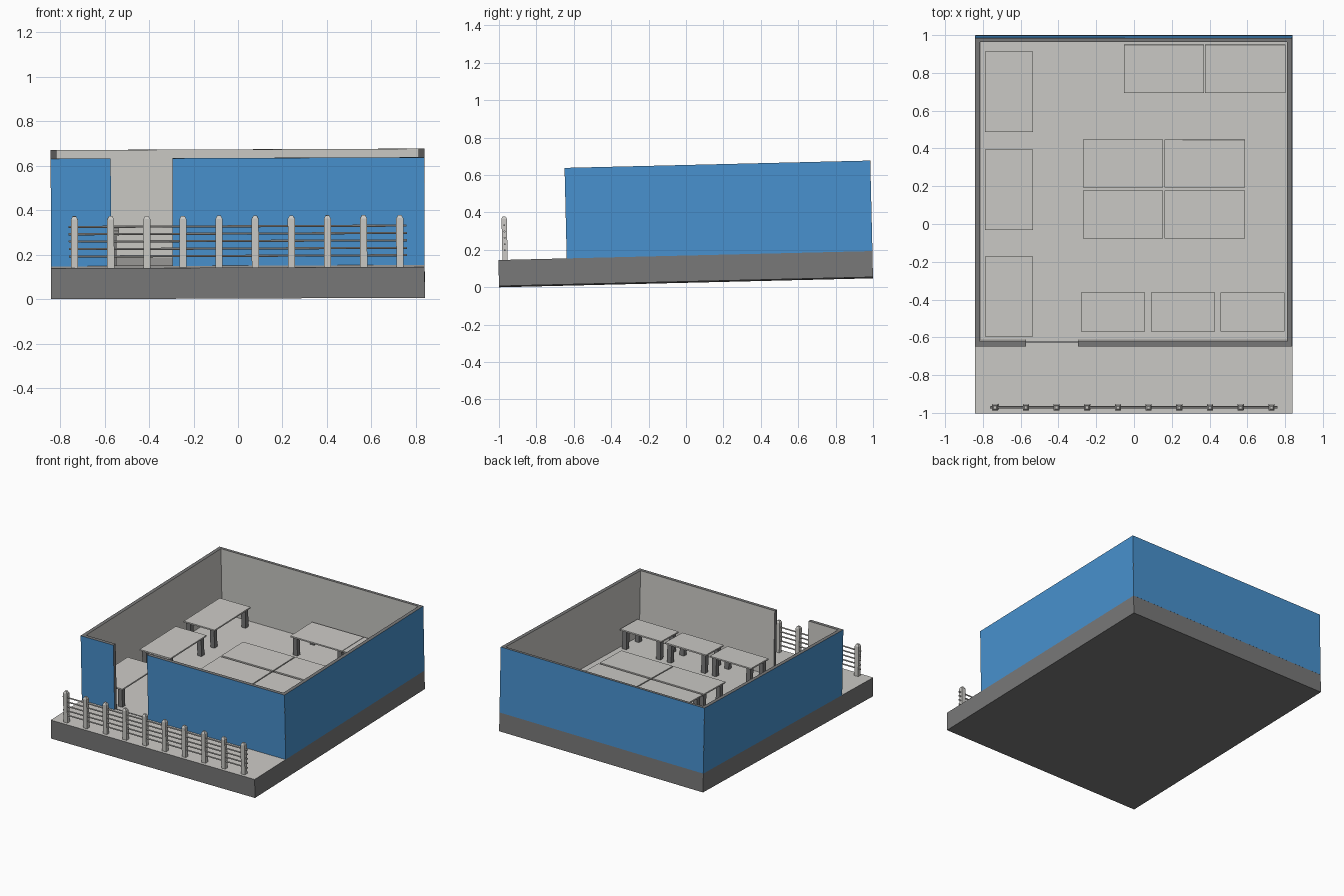
import bpy, bmesh, math
from mathutils import Matrix, Vector

if "Cube" in bpy.data.objects:
    bpy.data.objects.remove(bpy.data.objects["Cube"])

def material(name, rgb):
    m = bpy.data.materials.new(name)
    m.diffuse_color = (*rgb, 1)
    m.use_nodes = True
    m.node_tree.nodes["Principled BSDF"].inputs["Base Color"].default_value = m.diffuse_color
    return m

LIGHT = material("light_grey", (0.60, 0.59, 0.565))
DARK = material("dark_grey", (0.19, 0.19, 0.19))
BLUE = material("blue", (0.065, 0.285, 0.62))

# the whole building leans very slightly up towards the back and right
TILT = (Matrix.Translation((0.0, 0.0, 0.027)) @ Matrix.Rotation(0.024, 4, 'X')
        @ Matrix.Rotation(-0.004, 4, 'Y'))
FLOOR = 0.139
WALL_TOP = 0.623

def finish(name, bm, mats, rule=None):
    """Turn a bmesh into a tilted object, choosing a material slot per face by rule."""
    bm.normal_update()
    if rule:
        for f in bm.faces:
            f.material_index = rule(f)
    bm.transform(TILT)
    me = bpy.data.meshes.new(name)
    bm.to_mesh(me)
    bm.free()
    for m in mats:
        me.materials.append(m)
    ob = bpy.data.objects.new(name, me)
    bpy.context.collection.objects.link(ob)
    return ob

def add_box(bm, x0, x1, y0, y1, z0, z1):
    mat = (Matrix.Translation(((x0 + x1) / 2, (y0 + y1) / 2, (z0 + z1) / 2))
           @ Matrix.Diagonal((x1 - x0, y1 - y0, z1 - z0, 1)))
    return bmesh.ops.create_cube(bm, size=1, matrix=mat)["verts"]

# base slab: light floor, dark sides
bm = bmesh.new()
add_box(bm, -0.84, 0.84, -1, 1, 0, FLOOR)
finish("base_slab", bm, [DARK, LIGHT], lambda f: int(f.normal.z > 0.5))

# walls: blue outside, light inside, dark cut edges
def wall(name, x0, x1, y0, y1, outward):
    out = Vector(outward)
    def rule(f):
        d = f.normal.dot(out)
        return 1 if d > 0.5 else 2 if d < -0.5 else 0
    b = bmesh.new()
    add_box(b, x0, x1, y0, y1, FLOOR, WALL_TOP)
    finish(name, b, [DARK, BLUE, LIGHT], rule)

wall("left_wall", -0.84, -0.813, -0.634, 1, (-1, 0, 0))
wall("right_wall", 0.813, 0.84, -0.634, 1, (1, 0, 0))
wall("back_wall", -0.8395, 0.8395, 0.979, 1.0005, (0, 1, 0))
wall("front_wall_left", -0.8395, -0.57, -0.6345, -0.608, (0, -1, 0))
wall("front_wall_right", -0.293, 0.8395, -0.6345, -0.608, (0, -1, 0))

# door threshold strip
bm = bmesh.new()
add_box(bm, -0.57, -0.293, -0.626, -0.615, FLOOR, FLOOR + 0.002)
finish("door_threshold", bm, [DARK])

# tables: thin top on four dark legs
TOP = FLOOR + 0.145
def table(name, x0, x1, y0, y1):
    b = bmesh.new()
    add_box(b, x0, x1, y0, y1, TOP - 0.01, TOP)
    finish(name + "_top", b, [LIGHT])
    b = bmesh.new()
    w, inset = 0.034, 0.012
    for lx in (x0 + inset, x1 - inset - w):
        for ly in (y0 + inset, y1 - inset - w):
            add_box(b, lx, lx + w, ly, ly + w, FLOOR, TOP - 0.01)
    finish(name + "_legs", b, [DARK])

for i, y in enumerate((-0.589, -0.024, 0.495)):
    table(f"side_table_{i}", -0.788, -0.534, y, y + 0.424)
for i, x in enumerate((-0.053, 0.377)):
    table(f"back_table_{i}", x, x + 0.426, 0.701, 0.956)
for i, x in enumerate((-0.27, 0.163)):
    for j, y in enumerate((-0.071, 0.199)):
        table(f"centre_table_{i}{j}", x, x + 0.425, y, y + 0.254)
for i, x in enumerate((-0.28, 0.09, 0.46)):
    table(f"front_table_{i}", x, x + 0.339, -0.563, -0.356)

# fence posts with pointed caps
FY = -0.964
for i in range(10):
    x = -0.734 + i * 0.1625
    bm = bmesh.new()
    add_box(bm, x - 0.016, x + 0.016, FY - 0.014, FY + 0.014, FLOOR, 0.358)
    bmesh.ops.create_cone(bm, cap_ends=True, segments=4, radius1=0.0212, radius2=0.011, depth=0.014,
                          matrix=Matrix.Translation((x, FY, 0.365)) @ Matrix.Rotation(math.pi / 4, 4, 'Z'))
    finish(f"fence_post_{i}", bm, [LIGHT])

# fence rails
for i, z in enumerate((0.191, 0.224, 0.258, 0.291, 0.324)):
    bm = bmesh.new()
    bmesh.ops.create_cone(bm, cap_ends=True, segments=10, radius1=0.005, radius2=0.005, depth=1.52,
                          matrix=Matrix.Translation((0, FY, z)) @ Matrix.Rotation(math.pi / 2, 4, 'Y'))
    finish(f"fence_rail_{i}", bm, [LIGHT])
